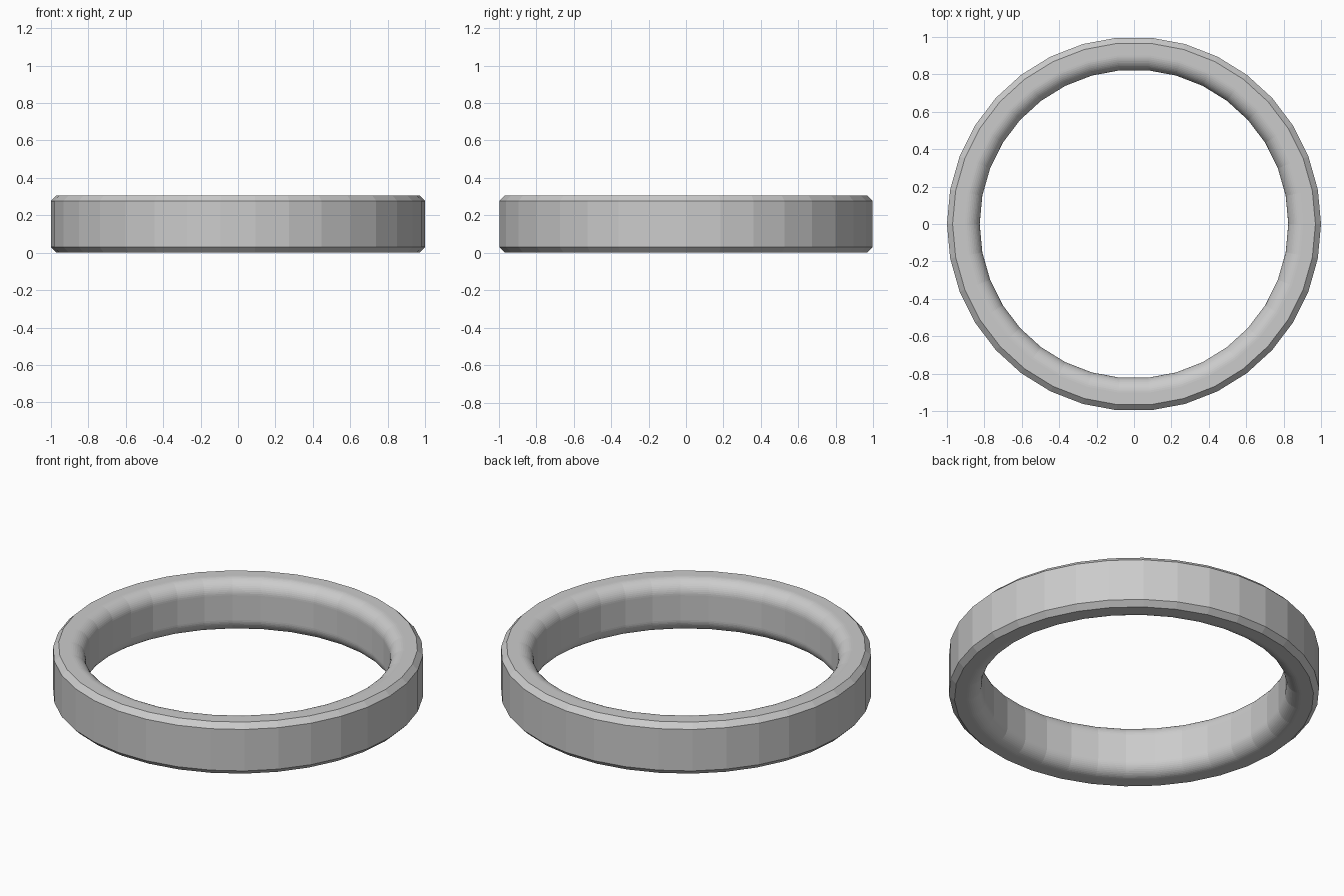
import bpy, bmesh
from math import sin, cos, pi

if "Cube" in bpy.data.objects:
    bpy.data.objects.remove(bpy.data.objects["Cube"])

SIDES = 34
OUTER, INNER, HEIGHT = 1.0, 0.825, 0.307
CHAMFER, FILLET, STEPS = 0.03, 0.08, 12

# Cross-section: chamfered outside, rounded inside
profile = [(OUTER - CHAMFER, 0), (OUTER, CHAMFER),
           (OUTER, HEIGHT - CHAMFER), (OUTER - CHAMFER, HEIGHT)]
for centre_z, start in ((HEIGHT - FILLET, pi / 2), (FILLET, pi)):
    for i in range(STEPS + 1):
        a = start + i * pi / 2 / STEPS
        profile.append((INNER + FILLET + FILLET * cos(a), centre_z + FILLET * sin(a)))

# Sweep the cross-section around z
bm = bmesh.new()
rings = []
for s in range(SIDES):
    t = 2 * pi * s / SIDES
    rings.append([bm.verts.new((r * cos(t), r * sin(t), z)) for r, z in profile])
n = len(profile)
for s in range(SIDES):
    a, b = rings[s], rings[(s + 1) % SIDES]
    for i in range(n):
        j = (i + 1) % n
        bm.faces.new((a[i], b[i], b[j], a[j]))
bmesh.ops.recalc_face_normals(bm, faces=bm.faces)

mesh = bpy.data.meshes.new("ring_band")
bm.to_mesh(mesh)
bm.free()
bpy.context.collection.objects.link(bpy.data.objects.new("ring_band", mesh))
